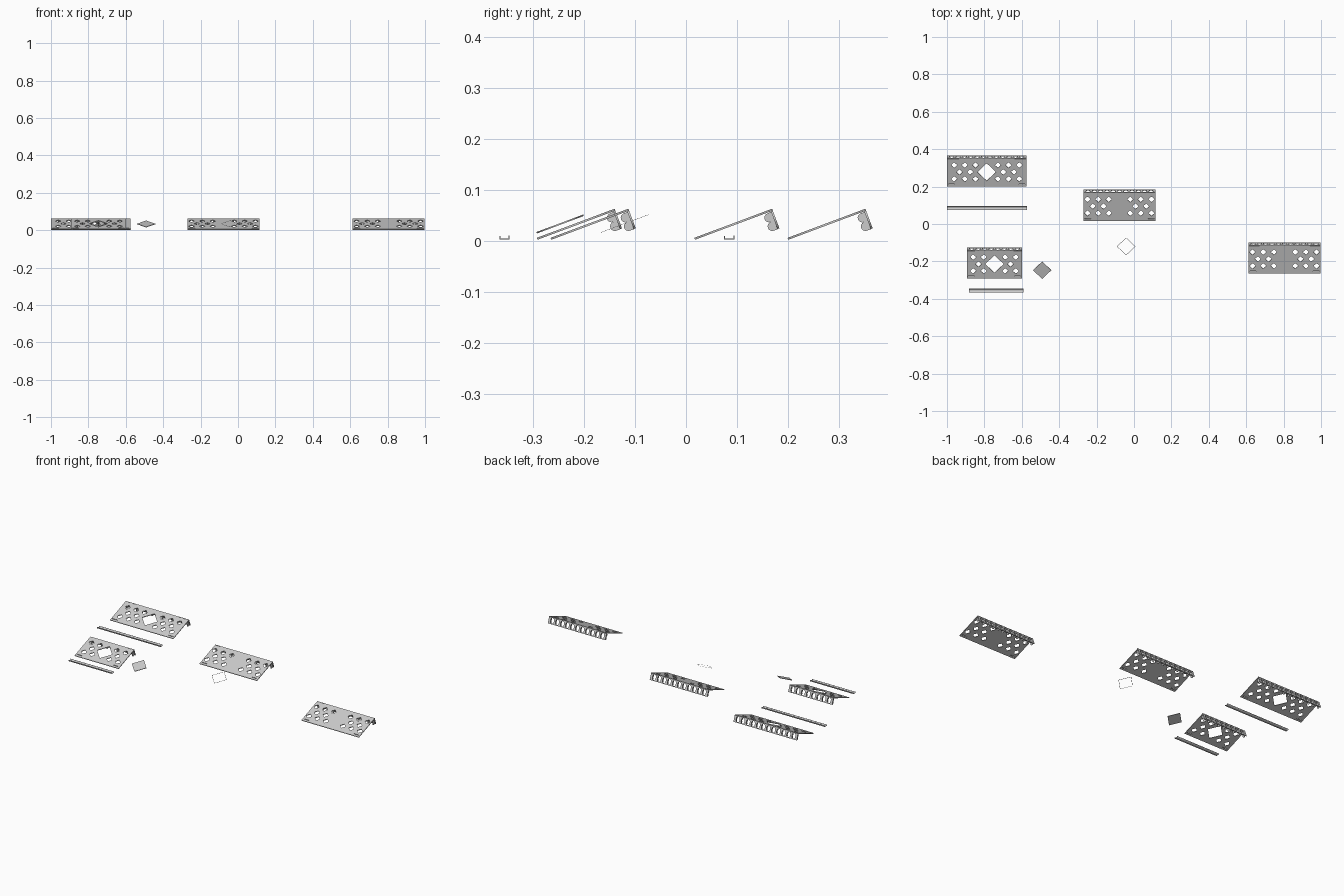
import bpy
from math import cos, sin, pi, radians
from mathutils import Matrix, Vector

if "Cube" in bpy.data.objects:
    bpy.data.objects.remove(bpy.data.objects["Cube"])

TILT = radians(20.5)
T = 0.004          # sheet thickness
LENGTH = 0.163     # sloped length
PITCH = 0.057      # hole pitch along x


def sheet(name, loops, thick, matrix):
    """Flat sheet: first loop is the outline, other loops are holes."""
    cu = bpy.data.curves.new(name, 'CURVE')
    cu.dimensions = '2D'
    cu.fill_mode = 'BOTH'
    cu.extrude = thick / 2
    for loop in loops:
        sp = cu.splines.new('POLY')
        sp.points.add(len(loop) - 1)
        for p, (x, y) in zip(sp.points, loop):
            p.co = (x, y, 0, 1)
        sp.use_cyclic_u = True
    ob = bpy.data.objects.new(name, cu)
    bpy.context.collection.objects.link(ob)
    bpy.ops.object.select_all(action='DESELECT')
    ob.select_set(True)
    bpy.context.view_layer.objects.active = ob
    bpy.ops.object.convert(target='MESH')
    ob = bpy.context.object
    ob.data.transform(matrix)
    return ob


def rect(x0, y0, x1, y1):
    return [(x0, y0), (x1, y0), (x1, y1), (x0, y1)]


def diamond(cx, cy, r, corner=0.0):
    """Diamond with its corners rounded by the given radius."""
    pts = []
    for k in range(4):
        a = k * pi / 2
        if corner == 0:
            pts.append((cx + r * cos(a), cy + r * sin(a)))
            continue
        d = r - corner * 2 ** 0.5
        for j in range(-2, 3):
            b = a + j * pi / 8
            pts.append((cx + d * cos(a) + corner * cos(b),
                        cy + d * sin(a) + corner * sin(b)))
    return pts


def slot(cx, cy, w, h):
    """Upright slot with rounded ends."""
    r = w / 2
    pts = []
    for s in (1, -1):
        for j in range(7):
            a = j * pi / 6 + (0 if s == 1 else pi)
            pts.append((cx + r * cos(a), cy + s * (h / 2 - r) + r * sin(a)))
    return pts


def stand(name, cx, y0, width, columns, window):
    half = width / 2
    frame = Matrix.Translation((cx, y0, 0.004)) @ Matrix.Rotation(TILT, 4, 'X')

    # sloped deck with diamond perforations, foot slots and optional window
    loops = [rect(-half, 0, half, LENGTH)]
    gap = 0.003 if width > 0.4 else 0
    for s in (-1, 1):
        for i in range(columns):
            x = s * ((i + 1) * PITCH + gap)
            loops += [diamond(x, 0.044, 0.0165, 0.003),
                      diamond(x, 0.123, 0.0165, 0.003)]
            if i:
                loops.append(diamond(x - s * PITCH / 2, 0.0835, 0.0165, 0.003))
        x = s * (half - 0.024)
        loops.append(rect(x - 0.017, 0.012, x + 0.017, 0.015))
    if window:
        loops.append(diamond(0, 0.0835, 0.05))
    sheet(name + "_deck", loops, T, frame)

    # back wall folded down from the deck, pierced by a row of slots
    n = round(width / 0.035)
    step = (width - 0.016) / n
    xs = [-half + 0.008 + (i + 0.5) * step for i in range(n)]
    wall_frame = frame @ Matrix.Translation((0, LENGTH - T / 2, T / 2)) @ Matrix.Rotation(pi / 2, 4, 'X')
    wall = [rect(-half, -0.041, half, 0)]
    wall += [slot(x, -0.0215, step * 0.66, 0.032) for x in xs]
    sheet(name + "_back_wall", wall, T, wall_frame)

    # two-lobed tabs bent inwards between the slots
    lobes = [(0, -0.003)]
    for c in (-0.0125, -0.0305):
        for j in range(9):
            a = pi / 2 + j * pi / 8
            lobes.append((-0.008 + 0.009 * cos(a), c + 0.009 * sin(a)))
    lobes.append((0, -0.0395))
    for i in range(n + 1):
        x = -half + 0.008 + i * step
        axes = Matrix(((0, 0, 1, x), (1, 0, 0, LENGTH - T), (0, 1, 0, 0), (0, 0, 0, 1)))
        sheet(f"{name}_back_tab_{i}", [lobes], 0.003, frame @ axes)


def channel(name, x0, x1, y0, y1):
    # shallow U channel used as a front edge strip
    z0, z1, t = 0.003, 0.010, 0.002
    prof = [(y0, z0), (y1, z0), (y1, z1), (y1 - t, z1), (y1 - t, z0 + t),
            (y0 + t, z0 + t), (y0 + t, z1 - 0.001), (y0, z1 - 0.001)]
    axes = Matrix(((0, 0, 1, (x0 + x1) / 2), (1, 0, 0, 0), (0, 1, 0, 0), (0, 0, 0, 1)))
    sheet(name, [prof], x1 - x0, axes)


# four perforated stands
stand("large_window_stand", -0.7875, 0.2, 0.425, 3, True)
stand("small_window_stand", -0.746, -0.292, 0.295, 2, True)
stand("plain_stand_middle", -0.0775, 0.017, 0.386, 3, False)
stand("plain_stand_right", 0.805, -0.265, 0.386, 3, False)

# loose edge strips
channel("large_edge_strip", -1.0, -0.573, 0.075, 0.095)
channel("small_edge_strip", -0.883, -0.592, -0.366, -0.346)

# loose window insert and thin window frame
tilt = Matrix.Rotation(TILT, 4, 'X')
sheet("window_insert", [diamond(0, 0, 0.049)], 0.003,
      Matrix.Translation((-0.491, -0.247, 0.033)) @ tilt)
sheet("window_frame", [diamond(0, 0, 0.05), diamond(0, 0, 0.0475)], 0.0006,
      Matrix.Translation((-0.042, -0.12, 0.034)) @ tilt)
